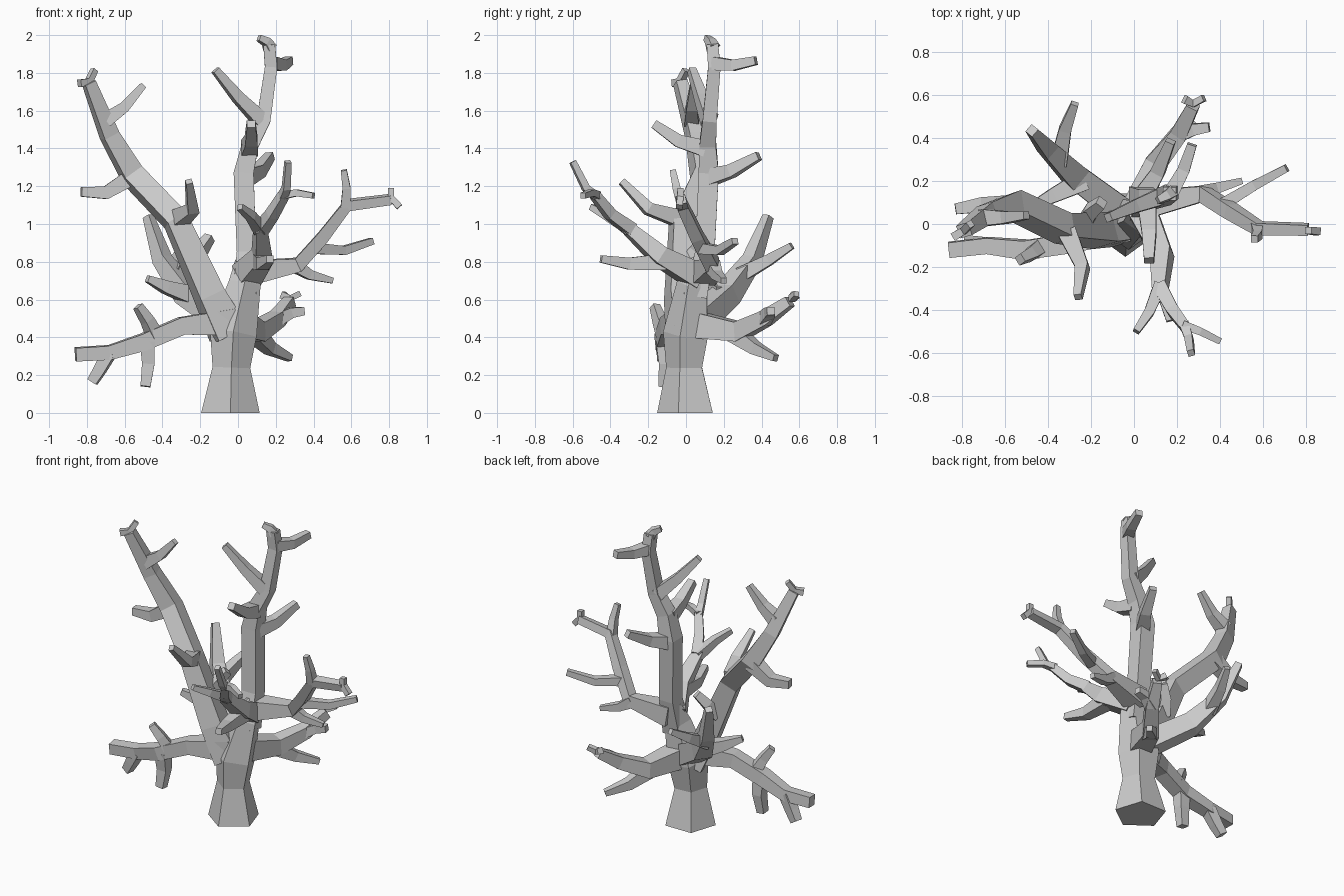
import bpy, bmesh, math
from mathutils import Vector


def limb(name, pts, r0=None, r1=None, sides=4, twist=math.pi / 4, flat=False):
    """Faceted tube through pts; each point is (x, y, z) or (x, y, z, radius)."""
    n = len(pts)
    P = [Vector(p[:3]) for p in pts]
    R = [p[3] if len(p) > 3 else r0 + (r1 - r0) * i / (n - 1) for i, p in enumerate(pts)]
    k = 1.25 if sides == 4 else 1.05
    bm = bmesh.new()
    rings, side = [], None
    for i in range(n):
        t = (P[min(i + 1, n - 1)] - P[max(i - 1, 0)]).normalized()
        if flat and i == 0:
            t = Vector((0, 0, 1))
        if side is None:
            side = Vector((0, 0, 1)).cross(t)
            if side.length < 0.3:
                side = Vector((1, 0, 0))
        side = (side - t * side.dot(t)).normalized()
        up = t.cross(side)
        rings.append([bm.verts.new(P[i] + k * R[i] * (
            side * math.cos(twist + 2 * math.pi * j / sides)
            + up * math.sin(twist + 2 * math.pi * j / sides))) for j in range(sides)])
    for a, b in zip(rings, rings[1:]):
        for j in range(sides):
            m = (j + 1) % sides
            bm.faces.new((a[j], a[m], b[m], b[j]))
    bm.faces.new(rings[0][::-1])
    bm.faces.new(rings[-1])
    bmesh.ops.recalc_face_normals(bm, faces=bm.faces)
    me = bpy.data.meshes.new(name)
    bm.to_mesh(me)
    bm.free()
    ob = bpy.data.objects.new(name, me)
    bpy.context.collection.objects.link(ob)
    return ob


# Trunk and central stem
limb("trunk", [(-.04, .01, 0, .155), (-.035, 0, .24, .1), (-.025, .01, .42, .125),
               (.035, .04, .68, .085), (.045, .09, .8, .06)],
     sides=5, twist=math.radians(-18), flat=True)
limb("central_stem", [(.035, .05, .62, .07), (.045, .1, .85, .058), (.03, .12, 1.27, .06),
                      (.065, .115, 1.42, .05), (.135, .125, 1.55, .042),
                      (.175, .15, 1.83, .037), (.165, .14, 1.95, .035)])
limb("stem_tip", [(.17, .145, 1.93), (.15, .13, 1.965), (.11, .11, 1.985)], .032, .018)
limb("stem_twig_back_upper", [(.175, .15, 1.85), (.23, .25, 1.84), (.27, .37, 1.865)], .04, .025)
limb("stem_twig_left", [(.12, .125, 1.55), (0, .08, 1.67), (-.12, .03, 1.815)], .045, .022)
limb("stem_twig_front", [(.06, .1, 1.4), (.07, -.04, 1.44), (.07, -.17, 1.53)], .05, .026)
limb("stem_twig_back_lower", [(.04, .13, 1.25), (.11, .24, 1.28), (.17, .385, 1.36)], .05, .025)

# Tall left limb
limb("left_limb", [(-.05, 0, .42, .1), (-.15, -.03, .62, .08), (-.33, -.02, 1.02, .066),
                   (-.56, .09, 1.26, .063), (-.68, .05, 1.47, .05), (-.79, -.03, 1.75, .035)])
limb("left_limb_tip", [(-.84, -.06, 1.745), (-.79, -.03, 1.755), (-.76, 0, 1.815)], .022, .018)
limb("left_twig_upper", [(-.7, .03, 1.55), (-.6, .03, 1.62), (-.5, .04, 1.735)], .045, .02)
limb("left_twig_outer", [(-.56, .09, 1.25), (-.7, .09, 1.165), (-.83, .07, 1.17)], .05, .028)
limb("left_twig_front", [(-.31, -.04, 1.03), (-.24, -.2, 1.08), (-.26, -.34, 1.225)], .05, .02)
limb("left_twig_inner", [(-.23, 0, .78), (-.2, .06, .86), (-.15, .1, .93)], .045, .027)

# Low left limb
limb("low_left_limb", [(-.03, -.01, .48, .08), (-.3, -.09, .46, .052), (-.5, -.12, .375, .05),
                       (-.68, -.1, .32, .042), (-.86, -.12, .31, .04)])
limb("low_left_twig_up", [(-.44, -.11, .41), (-.48, -.14, .49), (-.53, -.165, .565)], .04, .024)
limb("low_left_twig_down", [(-.48, -.12, .38), (-.475, -.11, .26), (-.49, -.12, .14)], .045, .03)
limb("low_left_twig_outer", [(-.68, -.1, .32), (-.73, -.09, .23), (-.77, -.08, .165)], .04, .03)

# Back left limb
limb("back_left_limb", [(-.02, .03, .46, .075), (-.27, .22, .63, .065), (-.4, .35, .81, .045),
                        (-.475, .435, 1.04, .025)])
limb("back_left_twig_side", [(-.24, .2, .62), (-.38, .13, .665), (-.48, .08, .71)], .055, .02)
limb("back_left_twig_back", [(-.35, .29, .73), (-.32, .44, .81), (-.275, .56, .885)], .045, .02)

# Front limb with its forks
limb("front_limb", [(.04, .06, .72, .075), (.13, -.14, .83, .055), (.12, -.31, .98, .035)])
limb("front_fork_left", [(.12, -.29, .97), (.07, -.41, 1.04), (.01, -.5, 1.09)], .035, .018)
limb("front_fork_right", [(.12, -.29, .97), (.18, -.4, 1.05), (.24, -.48, 1.15)], .038, .027)
limb("front_fork_tip_up", [(.235, -.47, 1.14), (.255, -.53, 1.19), (.265, -.6, 1.33)], .026, .018)
limb("front_fork_tip_side", [(.23, -.47, 1.15), (.31, -.5, 1.165), (.4, -.545, 1.15)], .024, .017)
limb("front_twig_low", [(.12, -.11, .8), (.13, -.3, .79), (.17, -.45, .815)], .05, .022)

# Right limb
limb("right_limb", [(.05, .09, .74, .075), (.32, .14, .785, .042), (.45, .06, .93, .038),
                    (.58, -.02, 1.1, .033), (.81, -.025, 1.13, .028)])
limb("right_limb_tip", [(.81, -.03, 1.19), (.81, -.03, 1.14), (.855, -.035, 1.09)], .018, .02)
limb("right_twig_up", [(.57, -.02, 1.09), (.575, -.05, 1.19), (.56, -.07, 1.285)], .03, .018)
limb("right_twig_back", [(.41, .09, .87), (.56, .18, .86), (.71, .26, .91)], .033, .02)
limb("right_twig_low", [(.3, .14, .78), (.38, .165, .73), (.5, .2, .7)], .04, .017)

# Back right limb
limb("back_right_limb", [(-.01, .03, .47, .08), (.1, .28, .43, .058), (.21, .42, .5, .045),
                         (.275, .55, .59, .032)])
limb("back_right_tip", [(.235, .58, .625), (.275, .56, .605), (.325, .585, .63)], .022, .017)
limb("back_right_twig_side", [(.2, .41, .49), (.28, .44, .53), (.35, .45, .54)], .038, .024)
limb("back_right_twig_low", [(.09, .26, .42), (.17, .37, .34), (.275, .475, .29)], .05, .02)
